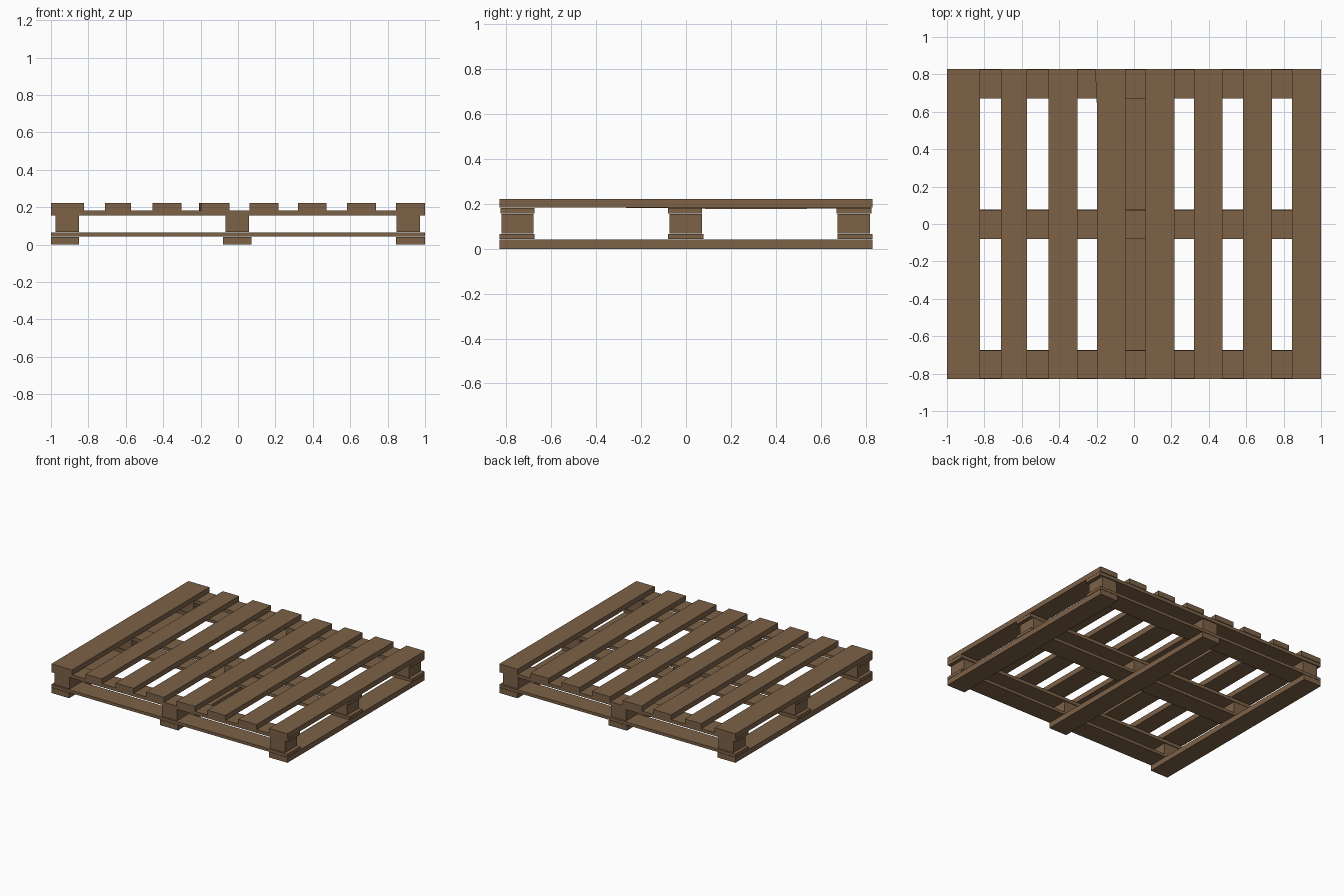
import bpy, bmesh

if "Cube" in bpy.data.objects:
    bpy.data.objects.remove(bpy.data.objects["Cube"])

wood = bpy.data.materials.new("brown_wood")
wood.diffuse_color = (0.205, 0.122, 0.064, 1)
wood.use_nodes = True
wood.node_tree.nodes["Principled BSDF"].inputs["Base Color"].default_value = wood.diffuse_color


def box(name, x, y, z, cuts=0):
    """Box from (min, max) ranges, optionally divided along y."""
    bm = bmesh.new()
    bmesh.ops.create_cube(bm, size=1)
    if cuts:
        edges = [e for e in bm.edges
                 if abs(e.verts[0].co.y - e.verts[1].co.y) > 0.5]
        bmesh.ops.subdivide_edges(bm, edges=edges, cuts=cuts, use_grid_fill=True)
    for v in bm.verts:
        v.co = [lo + (c + 0.5) * (hi - lo) for c, (lo, hi) in zip(v.co, (x, y, z))]
    me = bpy.data.meshes.new(name)
    bm.to_mesh(me)
    bm.free()
    me.materials.append(wood)
    ob = bpy.data.objects.new(name, me)
    bpy.context.collection.objects.link(ob)
    return ob


FULL_Y = (-0.83, 0.83)

# Deck boards along y
deck = [(-1, -0.824), (-0.71, -0.572), (-0.456, -0.303), (-0.199, -0.045),
        (0.062, 0.216), (0.322, 0.474), (0.583, 0.737), (0.845, 1)]
boards = [box(f"deck_board_{i + 1}", x, FULL_Y, (0.183, 0.222), 8 if i in (3, 4) else 0)
          for i, x in enumerate(deck)]

# Board 4 flares slightly at its back left corner
for v in boards[3].data.vertices:
    if v.co.y > 0.8 and v.co.x < -0.1:
        v.co.x -= 0.009

# Board 5 sags slightly behind the middle
for v in boards[4].data.vertices:
    t = (v.co.y - 0.32) / 0.48
    if abs(t) < 1 and v.co.z < 0.2:
        v.co.z -= 0.006 * (1 - t * t)

# Cross boards along x, above and below the blocks
upper = [(-0.826, -0.676), (-0.08, 0.071), (0.67, 0.826)]
lower = [(-0.83, -0.675), (-0.081, 0.077), (0.675, 0.83)]
for i in range(3):
    box(f"upper_cross_board_{i + 1}", (-1, 1), upper[i], (0.157, 0.182))
    box(f"lower_cross_board_{i + 1}", (-1, 1), lower[i], (0.043, 0.065))

# Runners on the ground
for i, x in enumerate([(-1, -0.849), (-0.08, 0.073), (0.845, 1)]):
    box(f"ground_runner_{i + 1}", x, FULL_Y, (0, 0.041))

# Nine spacer blocks
for i, x in enumerate([(-0.976, -0.849), (-0.068, 0.06), (0.847, 0.974)]):
    for j, y in enumerate([(-0.822, -0.68), (-0.074, 0.071), (0.676, 0.82)]):
        box(f"spacer_block_{i + 1}_{j + 1}", x, y, (0.068, 0.155))
